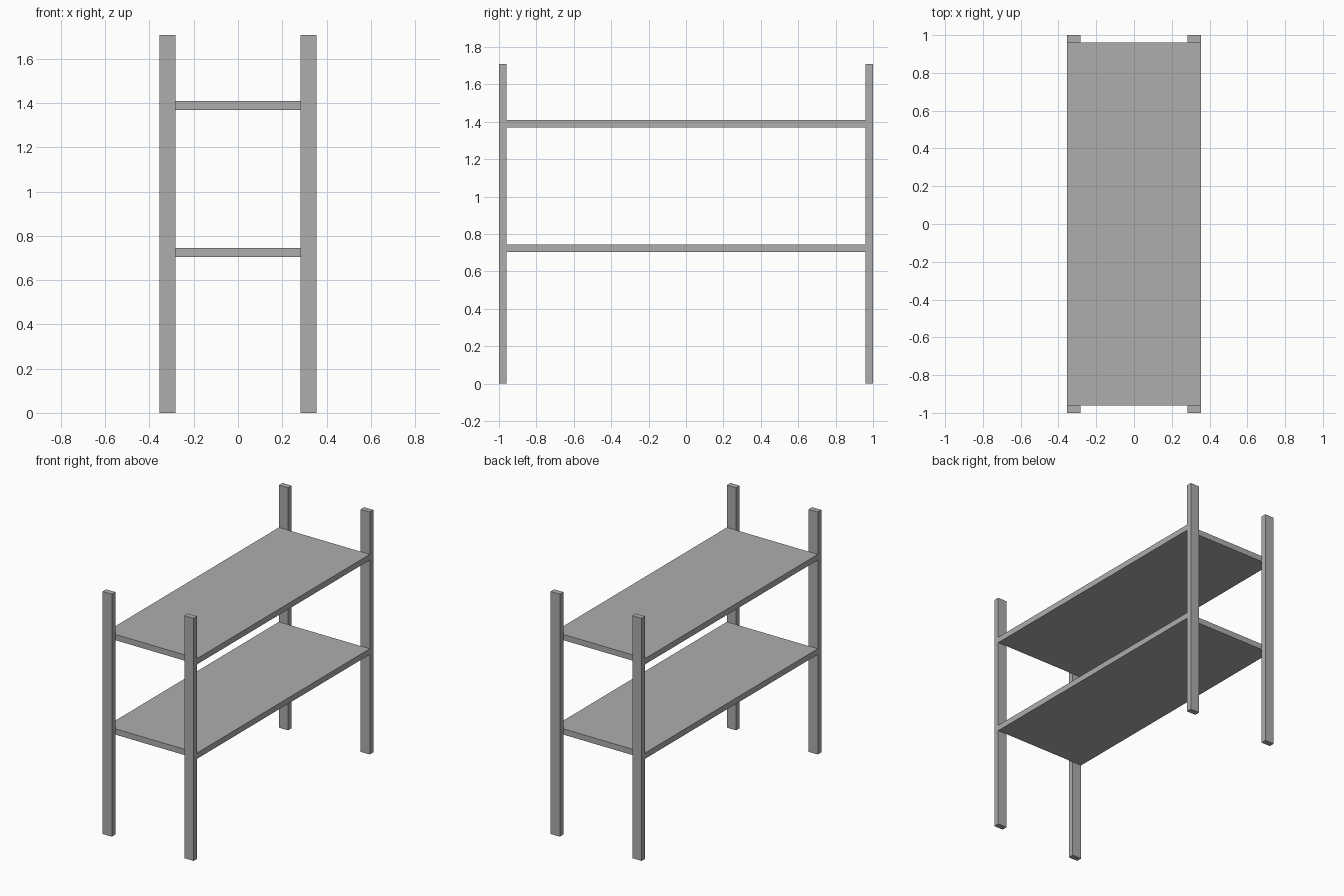
import bpy

cube = bpy.data.objects.get("Cube")
if cube:
    bpy.data.objects.remove(cube, do_unlink=True)

# Overall dimensions
HALF_X, HALF_Y, HEIGHT = 0.354, 1.0, 1.708
POST_X, POST_Y = 0.071, 0.039
SHELF_THICK = 0.041
SHELF_BOTTOMS = {"lower_shelf": 0.704, "upper_shelf": 1.369}

grey = bpy.data.materials.new("plain grey")
grey.use_nodes = True
colour = (0.42, 0.42, 0.42, 1)
grey.diffuse_color = colour
grey.node_tree.nodes["Principled BSDF"].inputs["Base Color"].default_value = colour


def box(name, centre, size):
    bpy.ops.mesh.primitive_cube_add(size=1, location=centre)
    obj = bpy.context.object
    obj.name = name
    obj.scale = size
    bpy.ops.object.transform_apply(location=False, rotation=False, scale=True)
    obj.data.materials.append(grey)
    return obj


# Four corner posts, standing outside the shelf ends
for end, sy in (("front", -1), ("back", 1)):
    for side, sx in (("right", -1), ("left", 1)):
        box(f"{end}_{side}_post",
            (sx * (HALF_X - POST_X / 2), sy * (HALF_Y - POST_Y / 2), HEIGHT / 2),
            (POST_X, POST_Y, HEIGHT))

# Two shelves spanning between the posts
for name, z in SHELF_BOTTOMS.items():
    box(name, (0, 0, z + SHELF_THICK / 2),
        (2 * HALF_X, 2 * (HALF_Y - POST_Y), SHELF_THICK))
